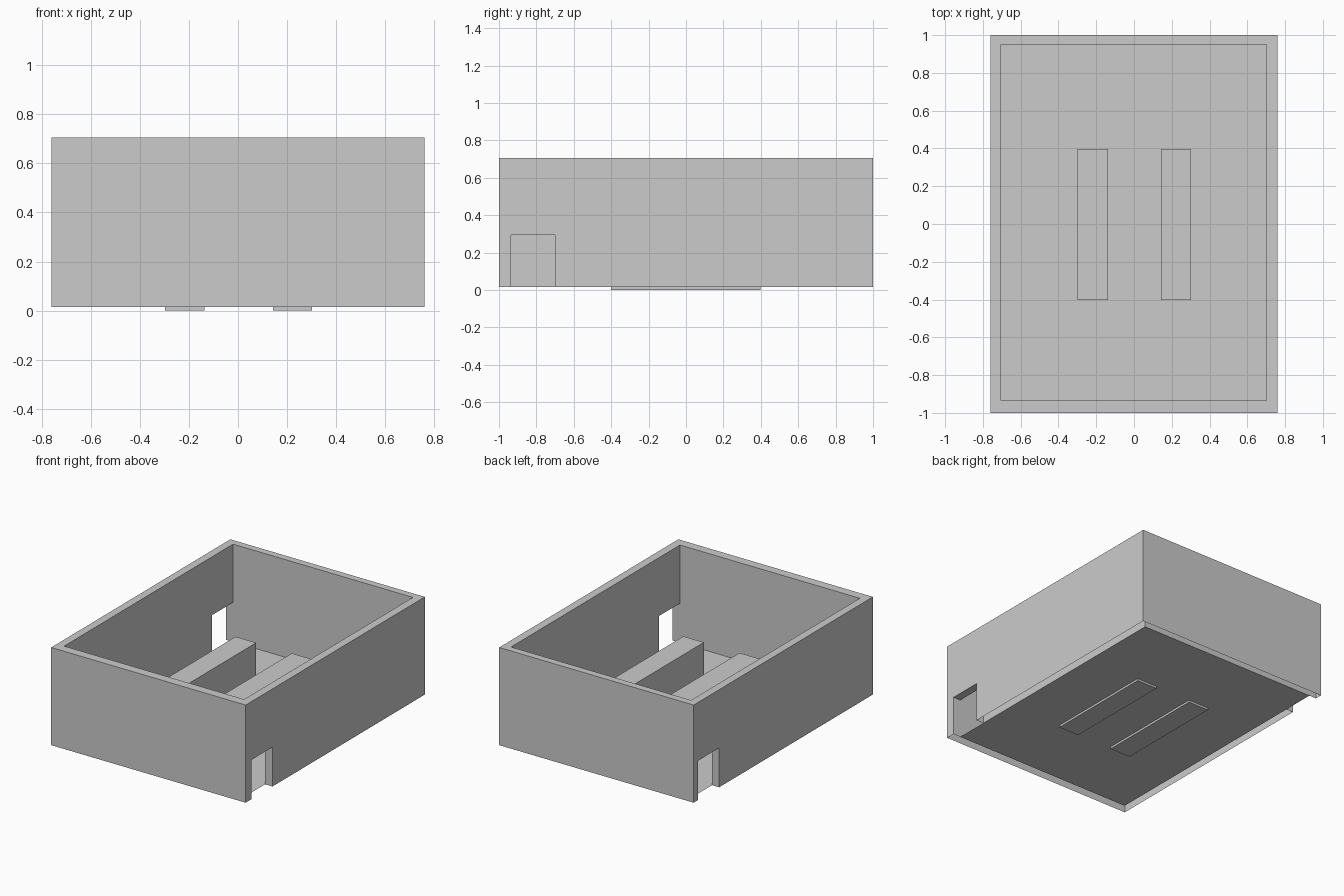
import bpy, bmesh

if "Cube" in bpy.data.objects:
    bpy.data.objects.remove(bpy.data.objects["Cube"])

Z0, Z1 = 0.015, 0.705                      # wall base and top
X_OUT, Y_OUT = 0.76, 1.0
INNER = (-0.704, 0.702, -0.935, 0.95)      # inside of the walls: x0, x1, y0, y1


def rect(x0, x1, y0, y1, z):
    return [(x0, y0, z), (x1, y0, z), (x1, y1, z), (x0, y1, z)]


def to_object(name, bm):
    bmesh.ops.recalc_face_normals(bm, faces=bm.faces)
    me = bpy.data.meshes.new(name)
    bm.to_mesh(me)
    bm.free()
    ob = bpy.data.objects.new(name, me)
    bpy.context.collection.objects.link(ob)
    return ob


def box(name, x0, x1, y0, y1, z0, z1):
    bm = bmesh.new()
    face = bm.faces.new([bm.verts.new(p) for p in rect(x0, x1, y0, y1, z0)])
    new = bmesh.ops.extrude_face_region(bm, geom=[face], use_keep_orig=True)["geom"]
    for v in new:
        if isinstance(v, bmesh.types.BMVert):
            v.co.z = z1
    return to_object(name, bm)


# Walls: a closed rectangular ring
bm = bmesh.new()
loops = [[bm.verts.new(p) for p in rect(*size, z)]
         for size, z in (((-X_OUT, X_OUT, -Y_OUT, Y_OUT), Z0),
                         ((-X_OUT, X_OUT, -Y_OUT, Y_OUT), Z1),
                         (INNER, Z1), (INNER, Z0))]
for k in range(4):
    a, b = loops[k], loops[(k + 1) % 4]
    for i in range(4):
        j = (i + 1) % 4
        bm.faces.new((a[i], a[j], b[j], b[i]))
walls = to_object("walls", bm)

# Doorways at opposite corners, flush with the end walls
cutters = [box("right_doorway_cutter", 0.6, 0.9, INNER[2], -0.70, -0.1, 0.293),
           box("left_doorway_cutter", -0.9, -0.6, 0.715, INNER[3], -0.1, 0.293)]
for c in cutters:
    mod = walls.modifiers.new(c.name, 'BOOLEAN')
    mod.operation, mod.solver, mod.object = 'DIFFERENCE', 'EXACT', c
deps = bpy.context.evaluated_depsgraph_get()
walls.data = bpy.data.meshes.new_from_object(walls.evaluated_get(deps))
walls.modifiers.clear()
for c in cutters:
    bpy.data.objects.remove(c)

# Open underside of the walls
bm = bmesh.new()
bm.from_mesh(walls.data)
under = [f for f in bm.faces if all(abs(v.co.z - Z0) < 1e-4 for v in f.verts)]
bmesh.ops.delete(bm, geom=under, context='FACES')
bmesh.ops.dissolve_limit(bm, angle_limit=0.01, verts=bm.verts, edges=bm.edges)
bm.to_mesh(walls.data)
bm.free()

# Floor sheet inside the walls
bm = bmesh.new()
bm.faces.new([bm.verts.new(p) for p in rect(*INNER, Z0)])
to_object("floor", bm)

# Two long blocks that pass just through the floor
box("left_block", -0.298, -0.137, -0.402, 0.398, 0, 0.371)
box("right_block", 0.142, 0.302, -0.402, 0.398, 0, 0.371)
